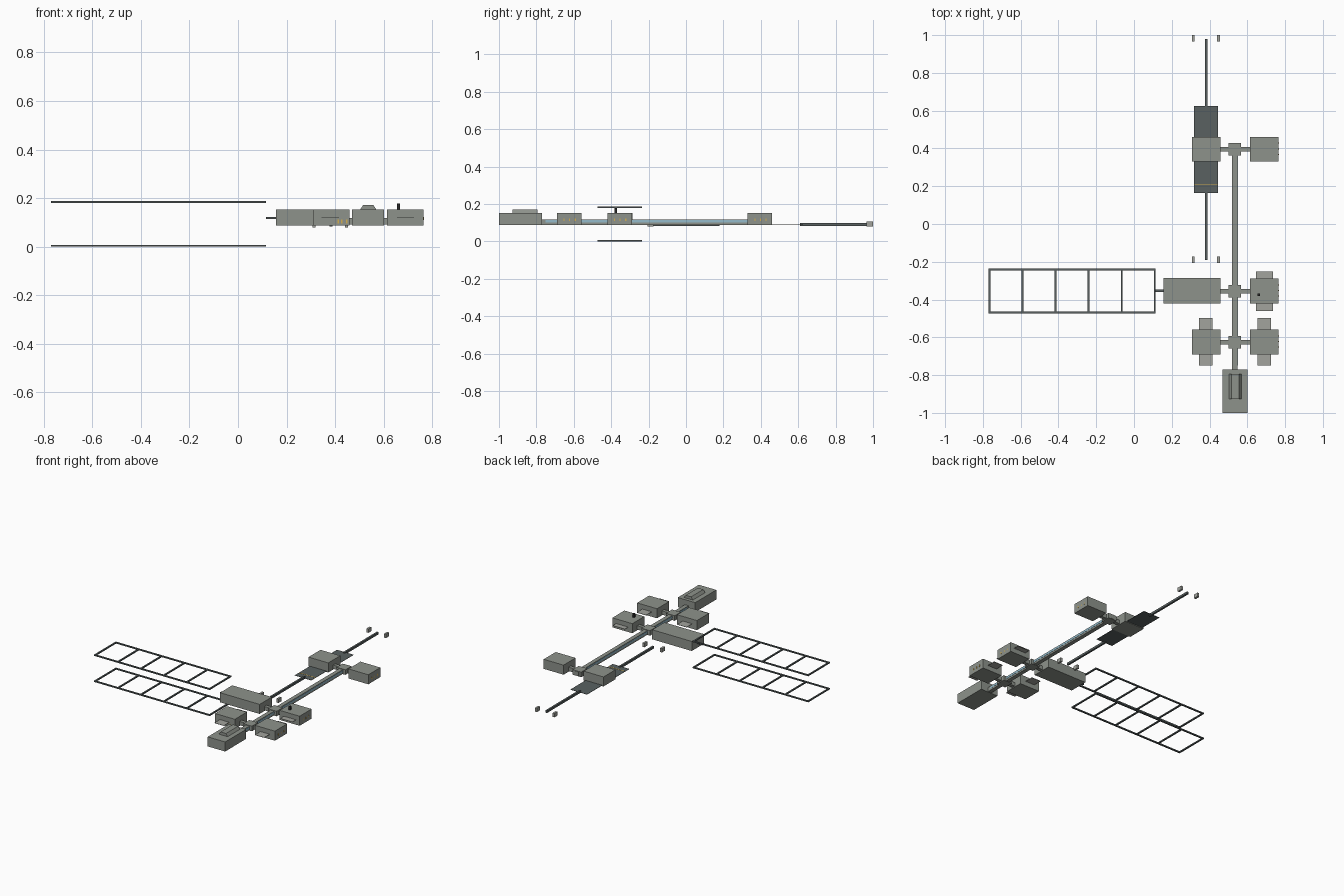
import bpy, bmesh

if "Cube" in bpy.data.objects:
    bpy.data.objects.remove(bpy.data.objects["Cube"])


def mat(name, r, g, b):
    m = bpy.data.materials.new(name)
    m.diffuse_color = (r, g, b, 1)
    m.use_nodes = True
    m.node_tree.nodes["Principled BSDF"].inputs["Base Color"].default_value = m.diffuse_color
    return m


HULL = mat("hull_grey", 0.27, 0.29, 0.26)
PLATE = mat("plate_grey", 0.36, 0.37, 0.34)
DARK = mat("dark_grey", 0.10, 0.12, 0.12)
BLACK = mat("black", 0.02, 0.02, 0.02)
BLUE = mat("window_blue", 0.30, 0.50, 0.60)
AMBER = mat("window_amber", 0.65, 0.42, 0.08)


def boxes(name, material, spans, taper=0.0):
    """One object from (x0, x1, y0, y1, z0, z1) boxes; taper pulls the top's x sides in."""
    bm = bmesh.new()
    for x0, x1, y0, y1, z0, z1 in spans:
        made = bmesh.ops.create_cube(bm, size=1)["verts"]
        for v in made:
            top = v.co.z > 0
            t = taper if top else 0
            v.co = ((x1 - t if v.co.x > 0 else x0 + t),
                    (y1 if v.co.y > 0 else y0), (z1 if top else z0))
    me = bpy.data.meshes.new(name)
    bm.to_mesh(me)
    bm.free()
    ob = bpy.data.objects.new(name, me)
    me.materials.append(material)
    bpy.context.collection.objects.link(ob)
    return ob


Z0, Z1 = 0.087, 0.153      # module floor and roof
CX = 0.534                 # centre line of the spine
ROWS = (0.395, -0.355, -0.625)

# central corridor with its window bands
boxes("spine", HULL, [(CX - .014, CX + .014, -.775, .43, .089, .118)])
boxes("spine_windows", BLUE, [(CX + s * .0145 - .001, CX + s * .0145 + .001,
                               -.75, .36, .101, .114) for s in (-1, 1)])

# junctions and side arms
for i, y in enumerate(ROWS):
    boxes(f"junction_{i}", HULL, [(CX - .033, CX + .033, y - .033, y + .033, .087, .122)])
    boxes(f"side_arms_{i}", HULL, [(.45, .62, y - .012, y + .012, .092, .118)])

# cabin modules
modules = {
    "rear_left_module": (.308, .459, .33, .461),
    "rear_right_module": (.613, .765, .33, .461),
    "power_module": (.157, .459, -.42, -.287),
    "middle_right_module": (.613, .765, -.42, -.289),
    "front_left_module": (.308, .459, -.69, -.559),
    "front_right_module": (.613, .765, -.69, -.559),
    "nose_module": (.469, .602, -1.0, -.77),
}
for name, (x0, x1, y0, y1) in modules.items():
    boxes(name, HULL, [(x0, x1, y0, y1, Z0, Z1)])

# sloped roof hatch on the nose module
boxes("roof_hatch", HULL, [(.503, .57, -.927, -.793, Z1, .172)], taper=.013)

# thin side tabs
for name, x0, x1, y0, y1 in (("middle_tabs", .645, .737, -.46, -.252),
                             ("front_left_tabs", .345, .416, -.75, -.498),
                             ("front_right_tabs", .654, .725, -.75, -.498)):
    boxes(name, PLATE, [(x0, x1, y0, y1, .119, .121)])

# roof antenna
boxes("antenna", BLACK, [(.654, .667, -.381, -.368, Z1, .178)])

# dark panels, long rods and end pads, in front of and behind the rear left module
boxes("dark_panels", DARK, [(.318, .445, .165, .33, .091, .093),
                            (.318, .445, .461, .626, .091, .093)])
boxes("rods", DARK, [(.376, .389, -.19, .18, .084, .099), (.376, .389, .61, .98, .084, .099)])
boxes("panel_stripe", AMBER, [(.32, .443, .208, .213, .0932, .094)])
boxes("end_pads", PLATE, [(x - .007, x + .007, y - .017, y + .017, .08, .107)
                          for x in (.313, .447) for y in (-.19, .983)])

# pair of ladder frames beside the power module
FX0, FX1, FY0, FY1, W = -.77, .115, -.473, -.235, .01
for name, z in (("lower_frame", 0.0), ("upper_frame", .18)):
    parts = [(FX0, FX1, y, y + W, z, z + .008) for y in (FY0, FY1 - W)]
    step = (FX1 - FX0 - W) / 5
    parts += [(FX0 + i * step, FX0 + i * step + W, FY0 + W, FY1 - W, z, z + .008)
              for i in range(6)]
    boxes(name, DARK, parts)
boxes("frame_stub", DARK, [(.115, .16, -.361, -.348, .114, .122)])

# small lit windows
boxes("lit_windows", AMBER, [(x, x + .006, -.6915, -.69, .095, .112) for x in (.41, .425, .445)])
boxes("side_windows", AMBER, [(.765, .7665, y + d, y + d + .006, .11, .122)
                              for y in ROWS for d in (-.03, 0, .03)])
